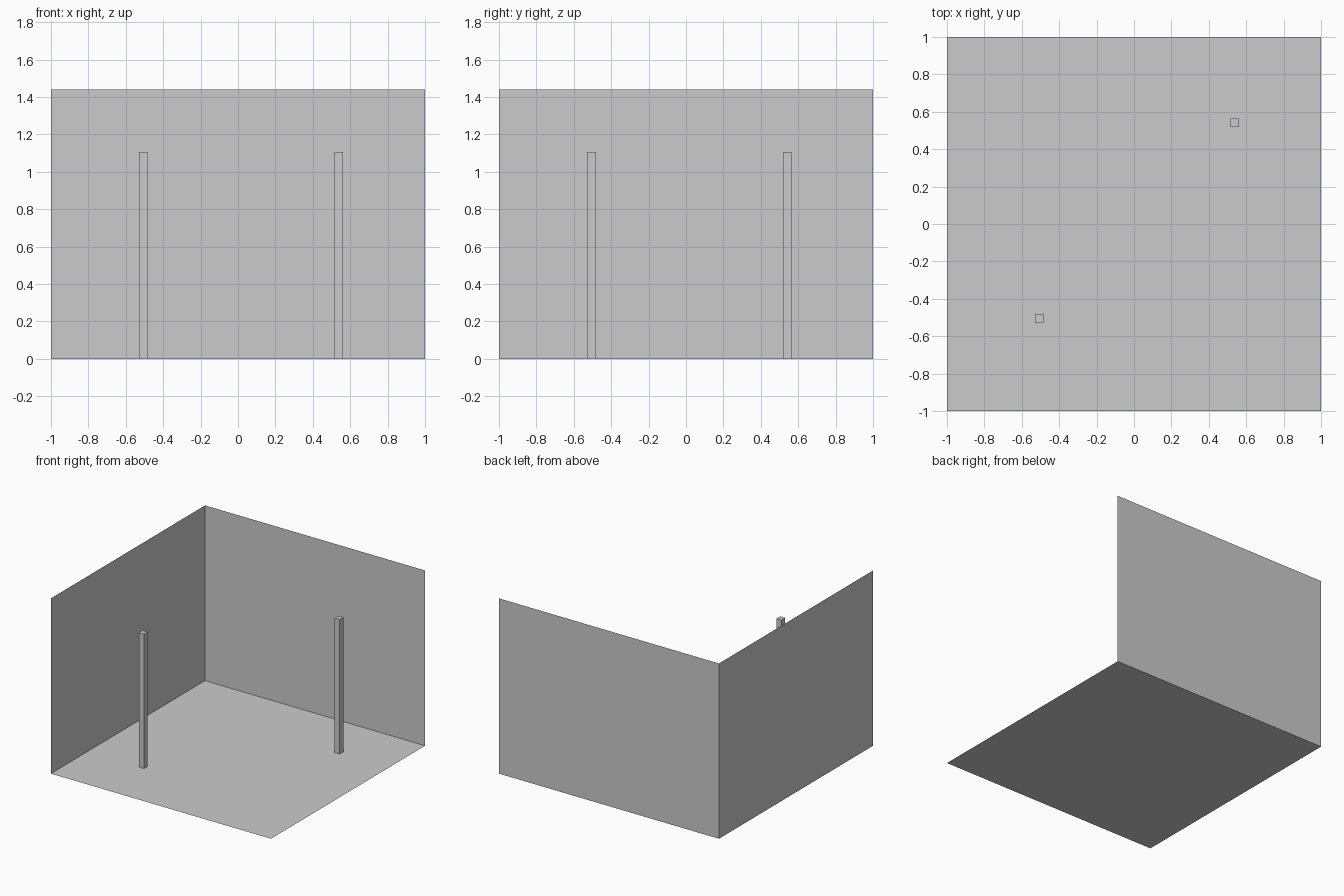
import bpy
import bmesh

if "Cube" in bpy.data.objects:
    bpy.data.objects.remove(bpy.data.objects["Cube"])

WALL_H = 1.44
POST_H = 1.105
POST_W = 0.047


def make_object(name, bm):
    mesh = bpy.data.meshes.new(name)
    bm.to_mesh(mesh)
    bm.free()
    obj = bpy.data.objects.new(name, mesh)
    bpy.context.collection.objects.link(obj)
    return obj


def panel(name, corners):
    bm = bmesh.new()
    bm.faces.new([bm.verts.new(c) for c in corners])
    return make_object(name, bm)


def post(name, x, y):
    bm = bmesh.new()
    bmesh.ops.create_cube(bm, size=1)
    bmesh.ops.scale(bm, vec=(POST_W, POST_W, POST_H), verts=bm.verts)
    obj = make_object(name, bm)
    obj.location = (x, y, POST_H / 2)
    return obj


# Floor and the two thin walls, facing into the room
panel("floor", [(-1, -1, 0), (1, -1, 0), (1, 1, 0), (-1, 1, 0)])
panel("back_wall", [(-1, 1, 0), (1, 1, 0), (1, 1, WALL_H), (-1, 1, WALL_H)])
panel("left_wall", [(-1, -1, 0), (-1, 1, 0), (-1, 1, WALL_H), (-1, -1, WALL_H)])

# Free-standing square posts
post("front_post", -0.507, -0.506)
post("back_post", 0.539, 0.541)
